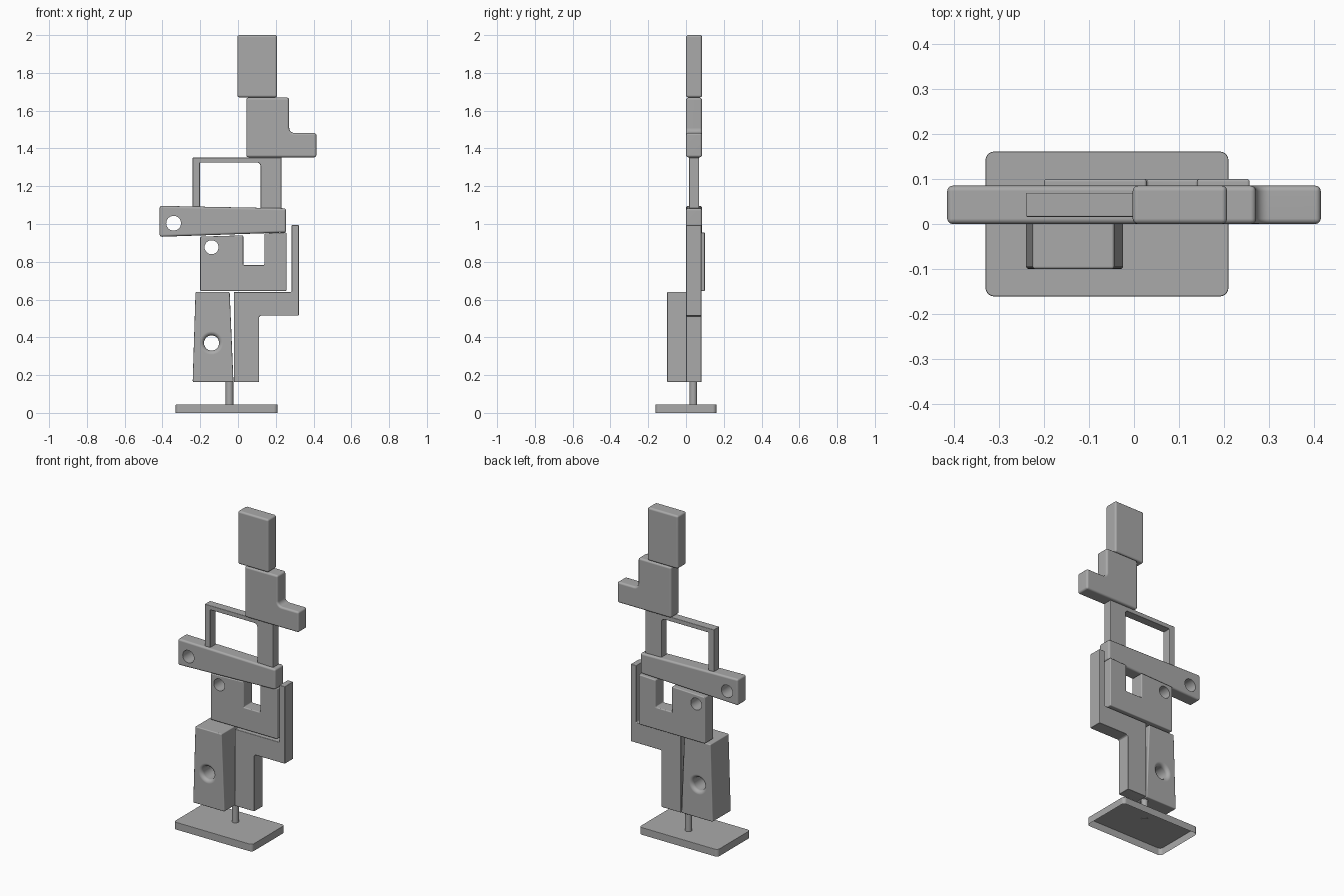
import bpy, bmesh
from math import sin, cos, pi, radians

if "Cube" in bpy.data.objects:
    bpy.data.objects.remove(bpy.data.objects["Cube"])

cutters = []
grey = bpy.data.materials.new("dark_grey")
grey.diffuse_color = (.4, .4, .4, 1)
grey.use_nodes = True
grey.node_tree.nodes["Principled BSDF"].inputs["Base Color"].default_value = grey.diffuse_color


def arc(cx, cz, r, a0, a1, n=5):
    """Points along an arc in the xz plane, used for inside fillets."""
    return [(cx + r * cos(radians(a0 + (a1 - a0) * i / n)),
             cz + r * sin(radians(a0 + (a1 - a0) * i / n))) for i in range(n + 1)]


def add_object(name, bm):
    bmesh.ops.recalc_face_normals(bm, faces=bm.faces)
    me = bpy.data.meshes.new(name)
    bm.to_mesh(me)
    bm.free()
    ob = bpy.data.objects.new(name, me)
    bpy.context.collection.objects.link(ob)
    return ob


def hole_cutter(x, z, r, y0, y1, flare):
    """Round drill; flares into a rounded rim at both faces when asked."""
    side = [(r + flare * (1 - cos(a)), flare * (1 - sin(a)))
            for a in [pi / 2 * i / 5 for i in range(6)]] if flare else [(r, 0)]
    prof = [(rr, y0 + d) for rr, d in reversed(side)] + [(rr, y1 - d) for rr, d in side]
    prof = [(prof[0][0], y0 - .05)] + prof + [(prof[-1][0], y1 + .05)]
    bm = bmesh.new()
    n = 32
    rings = [[bm.verts.new((x + rr * cos(2 * pi * i / n), y, z + rr * sin(2 * pi * i / n)))
              for i in range(n)] for rr, y in prof]
    for a, b in zip(rings, rings[1:]):
        for i in range(n):
            j = (i + 1) % n
            bm.faces.new((a[i], a[j], b[j], b[i]))
    bm.faces.new(rings[0])
    bm.faces.new(rings[-1])
    ob = add_object("hole_cutter", bm)
    ob.hide_render = True
    cutters.append(ob)
    return ob


def finish(ob, bevel=0, cutter=None, segments=3):
    """Apply rounding and drilling, then smooth with crisp edges and flat faces."""
    if bevel:
        m = ob.modifiers.new("round", 'BEVEL')
        m.width, m.segments, m.limit_method = bevel, segments, 'ANGLE'
        m.angle_limit = radians(30)
    if cutter:
        m = ob.modifiers.new("drill", 'BOOLEAN')
        m.object, m.operation, m.solver = cutter, 'DIFFERENCE', 'EXACT'
    dg = bpy.context.evaluated_depsgraph_get()
    me = bpy.data.meshes.new_from_object(ob.evaluated_get(dg))
    ob.modifiers.clear()
    ob.data = me
    me.materials.clear()
    me.materials.append(grey)
    bpy.ops.object.select_all(action='DESELECT')
    ob.select_set(True)
    bpy.context.view_layer.objects.active = ob
    bpy.ops.object.shade_smooth_by_angle(angle=radians(35))
    m = ob.modifiers.new("flat_faces", 'WEIGHTED_NORMAL')
    m.keep_sharp, m.weight = True, 100


def slab(name, pts, y0, y1, bevel, hole=None):
    """Front outline extruded from y0 to y1; hole = (x, z, radius, flare)."""
    bm = bmesh.new()
    f = bm.faces.new([bm.verts.new((x, y0, z)) for x, z in pts])
    ext = bmesh.ops.extrude_face_region(bm, geom=[f], use_keep_orig=True)
    for v in ext["geom"]:
        if isinstance(v, bmesh.types.BMVert):
            v.co.y = y1
    ob = add_object(name, bm)
    cut = hole_cutter(hole[0], hole[1], hole[2], y0, y1, hole[3]) if hole else None
    finish(ob, bevel, cut)
    return ob


# Base plate: shallow rounded tray, open underneath
bm = bmesh.new()
bmesh.ops.create_cube(bm, size=1)
for v in bm.verts:
    v.co = (-.06 + v.co.x * .54, v.co.y * .322, .0225 + v.co.z * .045)
bmesh.ops.delete(bm, geom=[f for f in bm.faces if f.calc_center_median().z < .01],
                 context='FACES_ONLY')
corners = [e for e in bm.edges if abs(e.verts[0].co.z - e.verts[1].co.z) > .02]
bmesh.ops.bevel(bm, geom=corners, offset=.02, segments=5, profile=.5, affect='EDGES')
finish(add_object("base_plate", bm), .003, segments=2)

# Post joining base and legs
bpy.ops.mesh.primitive_cylinder_add(vertices=32, radius=.02, depth=.135,
                                    location=(-.045, .039, .1095))
post = bpy.context.object
post.name = "post"
finish(post)

# Legs: thick tapered block and stepped block with raised upright
slab("thick_leg", [(-.24, .163), (-.024, .163), (-.044, .64), (-.225, .64)],
     -.1, .082, .006, (-.14, .37, .04, .022))
slab("stepped_leg", [(-.022, .163), (.112, .163)] + arc(.122, .505, .01, 180, 90, 3)
     + [(.322, .515), (.322, .995), (.284, .995)] + arc(.276, .648, .008, 0, -90, 3)
     + [(-.022, .64)], 0, .082, .004)

# Torso block with notch
slab("torso", [(-.2, .645), (.257, .645), (.257, .955), (.14, .95), (.14, .782),
               (.028, .782), (.028, .94), (-.2, .933)],
     .015, .1, .006, (-.14, .877, .037, 0))

# Tapered cross beam
slab("cross_beam", [(-.415, .932), (.255, .955), (.255, 1.083), (-.415, 1.096)],
     0, .085, .012, (-.341, 1.004, .039, 0))

# Open frame above the beam
slab("open_frame", [(-.24, 1.08), (-.202, 1.08), (-.202, 1.325)]
     + arc(.1, 1.305, .02, 90, 0) + [(.12, 1.08), (.23, 1.08), (.23, 1.352), (-.24, 1.352)],
     .016, .069, .003)

# Shoulder block with side arm
slab("shoulder_block", [(.044, 1.353), (.415, 1.353), (.415, 1.482)]
     + arc(.298, 1.509, .027, 270, 180) + [(.271, 1.669), (.044, 1.669)], 0, .085, .012)

# Head block
slab("head_block", [(-.003, 1.67), (.207, 1.67), (.207, 2), (-.003, 2)], 0, .085, .012)

for c in cutters:
    bpy.data.objects.remove(c)
